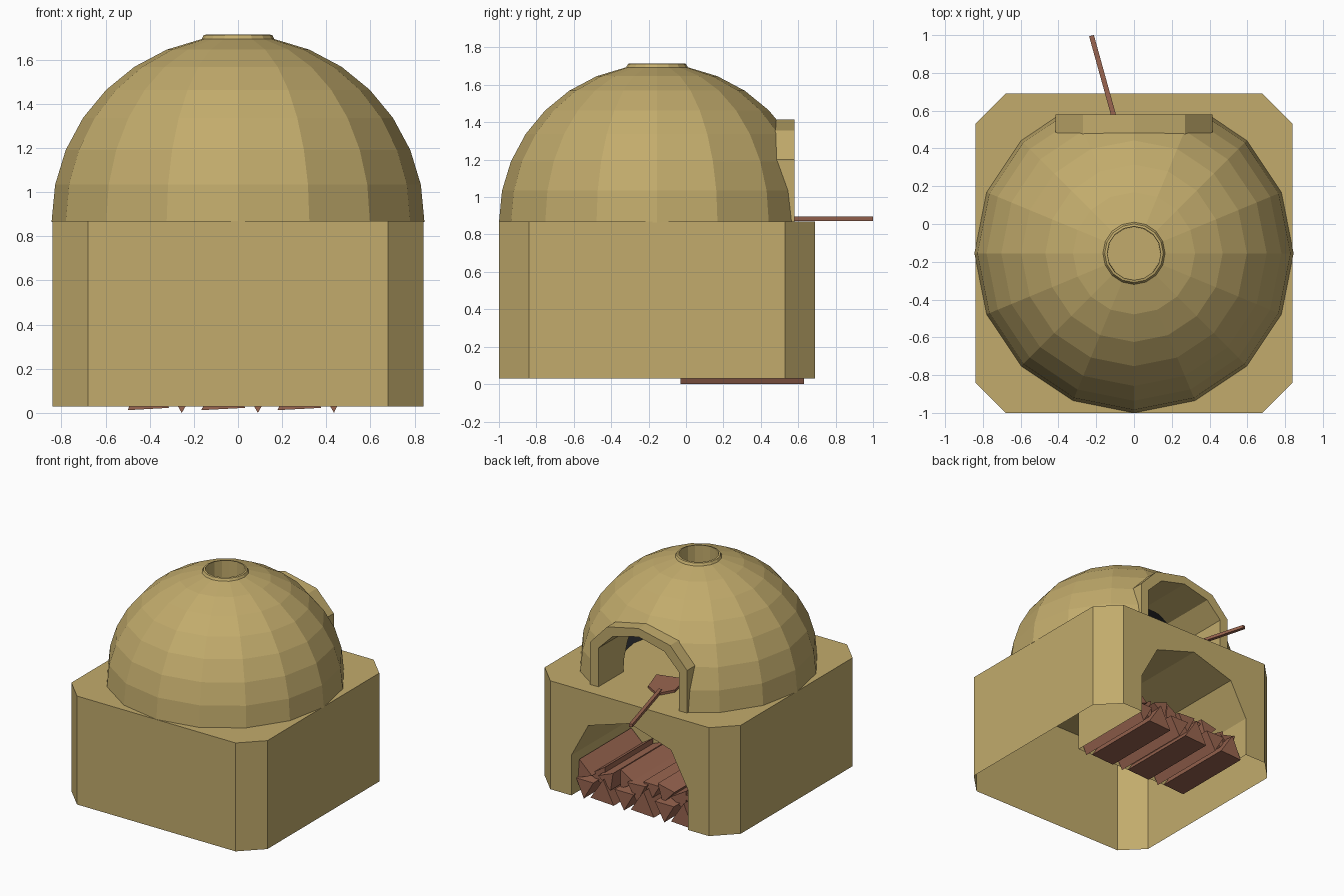
import bpy, bmesh, math, random
from mathutils import Vector

if "Cube" in bpy.data.objects:
    bpy.data.objects.remove(bpy.data.objects["Cube"])

random.seed(4)


def mat(name, rgb):
    m = bpy.data.materials.new(name)
    m.diffuse_color = (*rgb, 1)
    m.use_nodes = True
    m.node_tree.nodes["Principled BSDF"].inputs["Base Color"].default_value = m.diffuse_color
    return m


CLAY = mat("clay", (0.54, 0.41, 0.15))
SOOT = mat("soot", (0.05, 0.052, 0.062))
WOOD = mat("wood", (0.32, 0.13, 0.08))


def finish(name, bm, *mats):
    bmesh.ops.recalc_face_normals(bm, faces=bm.faces)
    me = bpy.data.meshes.new(name)
    bm.to_mesh(me)
    bm.free()
    ob = bpy.data.objects.new(name, me)
    for m in mats:
        me.materials.append(m)
    bpy.context.collection.objects.link(ob)
    return ob


def add_prism(bm, pts, offset):
    """Closed prism: polygon of 3D points pushed along offset."""
    f = bm.faces.new([bm.verts.new(p) for p in pts])
    r = bmesh.ops.extrude_face_region(bm, geom=[f], use_keep_orig=True)
    vs = [g for g in r["geom"] if isinstance(g, bmesh.types.BMVert)]
    bmesh.ops.translate(bm, verts=vs, vec=offset)


def prism_y(name, xz, y0, y1, *mats):
    bm = bmesh.new()
    add_prism(bm, [(x, y0, z) for x, z in xz], (0, y1 - y0, 0))
    return finish(name, bm, *mats)


def cut(ob, cutter):
    md = ob.modifiers.new("cut", "BOOLEAN")
    md.operation = "DIFFERENCE"
    md.solver = "EXACT"
    md.object = cutter
    bpy.context.view_layer.objects.active = ob
    bpy.ops.object.modifier_apply(modifier=md.name)
    bpy.data.objects.remove(cutter)


def arch(half, floor):
    """Mirror the right half of an arch (foot up to the crown) to a full outline."""
    right = [(half[0][0], floor)] + half
    return right + [(-x, z) for x, z in reversed(right) if x > 0]


# base block: chamfered box, open underneath, with a wood store at the back
X, Y0, Y1, C = 0.84, -1.0, 0.69, 0.16
outline = [(X - C, Y0), (X, Y0 + C), (X, Y1 - C), (X - C, Y1),
           (C - X, Y1), (-X, Y1 - C), (-X, Y0 + C), (C - X, Y0)]
bm = bmesh.new()
add_prism(bm, [(x, y, 0.03) for x, y in outline], (0, 0, 0.84))
base = finish("base", bm, CLAY)
store = arch([(0.5, 0.34), (0.354, 0.61), (0, 0.72)], -0.1)
cut(base, prism_y("store_cutter", store, -0.04, 1.0))
bm = bmesh.new()
bm.from_mesh(base.data)
under = [f for f in bm.faces if f.normal.z < -0.9 and f.calc_center_median().z < 0.04]
bmesh.ops.delete(bm, geom=under, context="FACES")
bm.to_mesh(base.data)
bm.free()

# dome: 16-sided thick shell with a blind flue on top and a sooty inside
CY, Z0, N = -0.155, 0.87, 16
quarter = [math.radians(11.25 * i) for i in range(8)]
outer = [(0.845 * math.cos(a), Z0 + 0.84 * math.sin(a)) for a in quarter]
inner = [(0.56 * math.cos(a), Z0 + 0.56 * math.sin(a)) for a in quarter]
outer[0], inner[0] = (0.845, 0.865), (0.56, 0.865)
profile = ([(0, 1.5), (0.14, 1.5), (0.142, 1.715), (0.155, 1.712)]
           + outer[::-1] + inner + [(0, 1.43)])
soot_from = len(profile) - len(inner) - 1
bm = bmesh.new()
rings = []
for r, z in profile:
    if r == 0:
        rings.append([bm.verts.new((0, CY, z))] * N)
    else:
        rings.append([bm.verts.new((r * math.cos(math.tau * k / N),
                                    CY + r * math.sin(math.tau * k / N), z))
                      for k in range(N)])
for i, (a, b) in enumerate(zip(rings, rings[1:])):
    for k in range(N):
        j = (k + 1) % N
        f = bm.faces.new(dict.fromkeys([a[k], a[j], b[j], b[k]]))
        f.material_index = 1 if i >= soot_from else 0
dome = finish("dome", bm, CLAY, SOOT)

# mouth: cut through the dome, framed by a faceted arch
out_half = [(0.415, 1.2), (0.27, 1.355), (0, 1.415)]
in_half = [(0.345, 1.17), (0.22, 1.295), (0, 1.35)]
cut(dome, prism_y("mouth_cutter", arch(in_half, 0.8), 0.0, 1.0))
cut(dome, prism_y("front_cutter", arch(out_half, 0.8), 0.56, 1.0))
frame = arch(out_half, Z0) + arch(in_half, Z0)[::-1]
prism_y("mouth_arch", frame, 0.475, 0.58, CLAY)

# firewood: three repeated bundles of split logs, (x, z, radius, angle)
bundle = [(-0.07, 0.075, 0.115, 93), (0.09, 0.095, 0.095, 270),
          (0.0, 0.17, 0.09, 250), (-0.1, 0.19, 0.08, 20), (0.12, 0.2, 0.085, 60)]
bm = bmesh.new()
for cx in (-0.345, 0, 0.345):
    for i, (x, z, r, ang) in enumerate(bundle):
        turn = random.uniform(-20, 20) if i > 1 else 0
        pts = []
        for k in range(3):
            a = math.radians(ang + turn + 120 * k)
            pts.append((max(-0.5, min(0.5, cx + x + r * math.cos(a))), -0.03,
                        max(0.0, z + r * math.sin(a))))
        length = 0.66 if i < 2 else random.uniform(0.58, 0.65)
        add_prism(bm, pts, (0, length, 0))
finish("firewood", bm, WOOD)

# baker's peel: long handle and flared flat blade lying in the mouth
tip, neck = Vector((-0.225, 0.997, 0.87)), Vector((-0.065, 0.42, 0.87))
along = (neck - tip).normalized()
side = Vector((-along.y, along.x, 0))


def strip(name, stations, thick):
    bm = bmesh.new()
    pts = [tip + along * d + side * w for d, w in stations]
    pts += [tip + along * d - side * w for d, w in reversed(stations)]
    add_prism(bm, [p + Vector((0, 0, 0.001)) for p in pts], (0, 0, thick))
    finish(name, bm, WOOD)


L = (neck - tip).length
strip("peel_handle", [(0, 0.013), (L + 0.02, 0.013)], 0.024)
strip("peel_blade", [(L - 0.03, 0.02), (L + 0.05, 0.1), (L + 0.25, 0.11)], 0.018)
